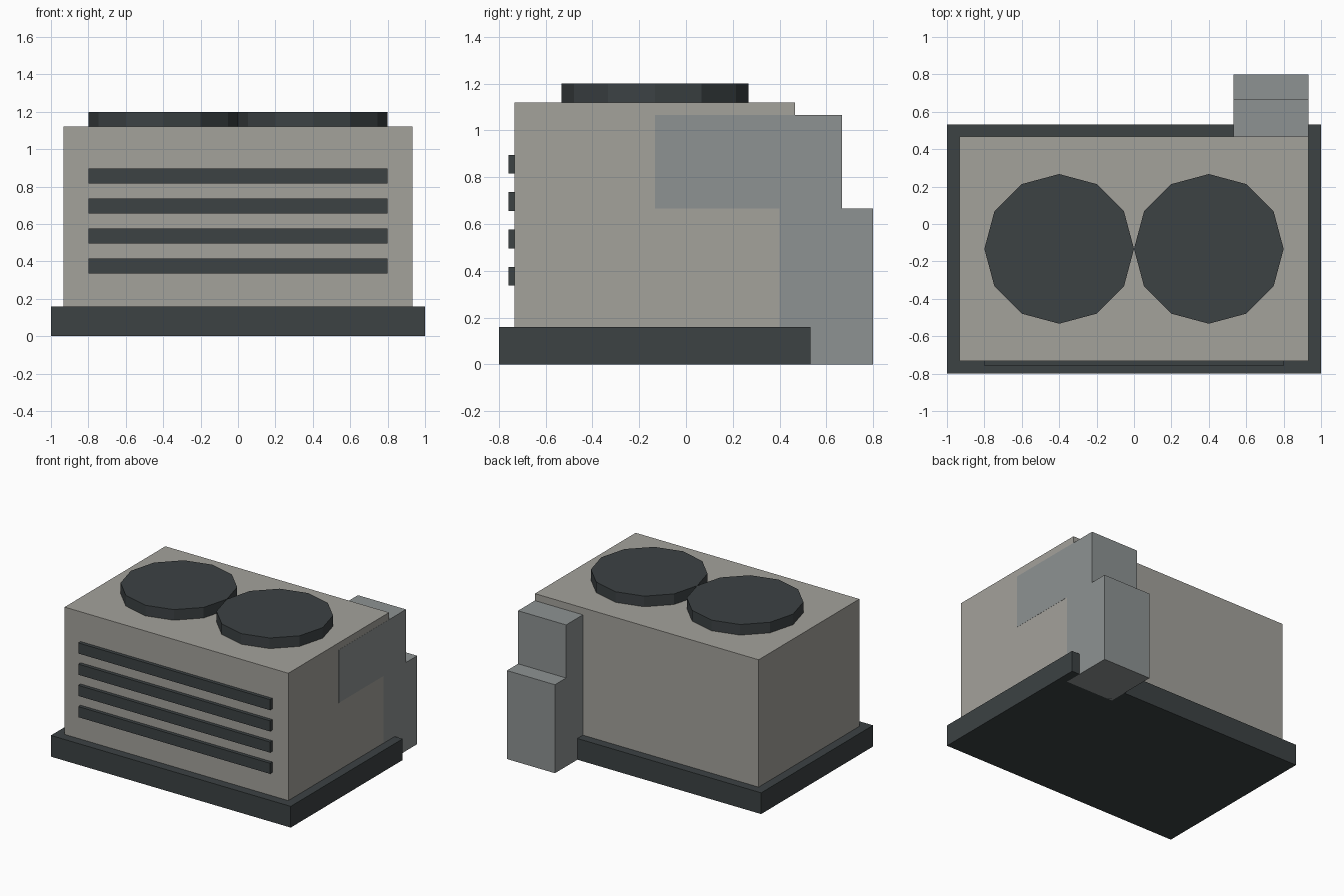
import bpy, math

if "Cube" in bpy.data.objects:
    bpy.data.objects.remove(bpy.data.objects["Cube"])


def material(name, rgb):
    m = bpy.data.materials.new(name)
    m.diffuse_color = (*rgb, 1)
    m.use_nodes = True
    m.node_tree.nodes["Principled BSDF"].inputs["Base Color"].default_value = m.diffuse_color
    return m


CASING = material("warm_grey", (0.37, 0.36, 0.33))
DUCT = material("cool_grey", (0.27, 0.29, 0.29))
DARK = material("dark_grey", (0.045, 0.054, 0.057))


def finish(ob, name, mat):
    ob.name = name
    ob.data.materials.append(mat)
    return ob


def box(name, x, y, z, mat):
    """Box from (min, max) ranges, scale applied."""
    centre = [(a + b) / 2 for a, b in (x, y, z)]
    bpy.ops.mesh.primitive_cube_add(size=1, location=centre)
    ob = bpy.context.object
    ob.scale = [b - a for a, b in (x, y, z)]
    bpy.ops.object.transform_apply(location=False, rotation=False, scale=True)
    return finish(ob, name, mat)


# Plinth and main casing
box("base_plinth", (-1, 1), (-0.8, 0.533), (0, 0.16), DARK)
box("casing", (-0.933, 0.933), (-0.733, 0.467), (0.16, 1.12), CASING)

# Louvre slats on the front
for i in range(4):
    z = 0.336 + 0.16 * i
    box(f"front_slat_{i + 1}", (-0.8, 0.8), (-0.76, -0.733), (z, z + 0.08), DARK)

# Twelve-sided fan covers on the roof
for side, x in (("left", -0.4), ("right", 0.4)):
    bpy.ops.mesh.primitive_cylinder_add(vertices=12, radius=0.4, depth=0.08,
                                        location=(x, -0.133, 1.16))
    finish(bpy.context.object, f"fan_cover_{side}", DARK)

# Duct leaving the casing and dropping to the ground
box("duct_horizontal", (0.533, 0.934), (-0.133, 0.667), (0.667, 1.067), DUCT)
box("duct_vertical", (0.533, 0.934), (0.4, 0.8), (0, 0.667), DUCT)
